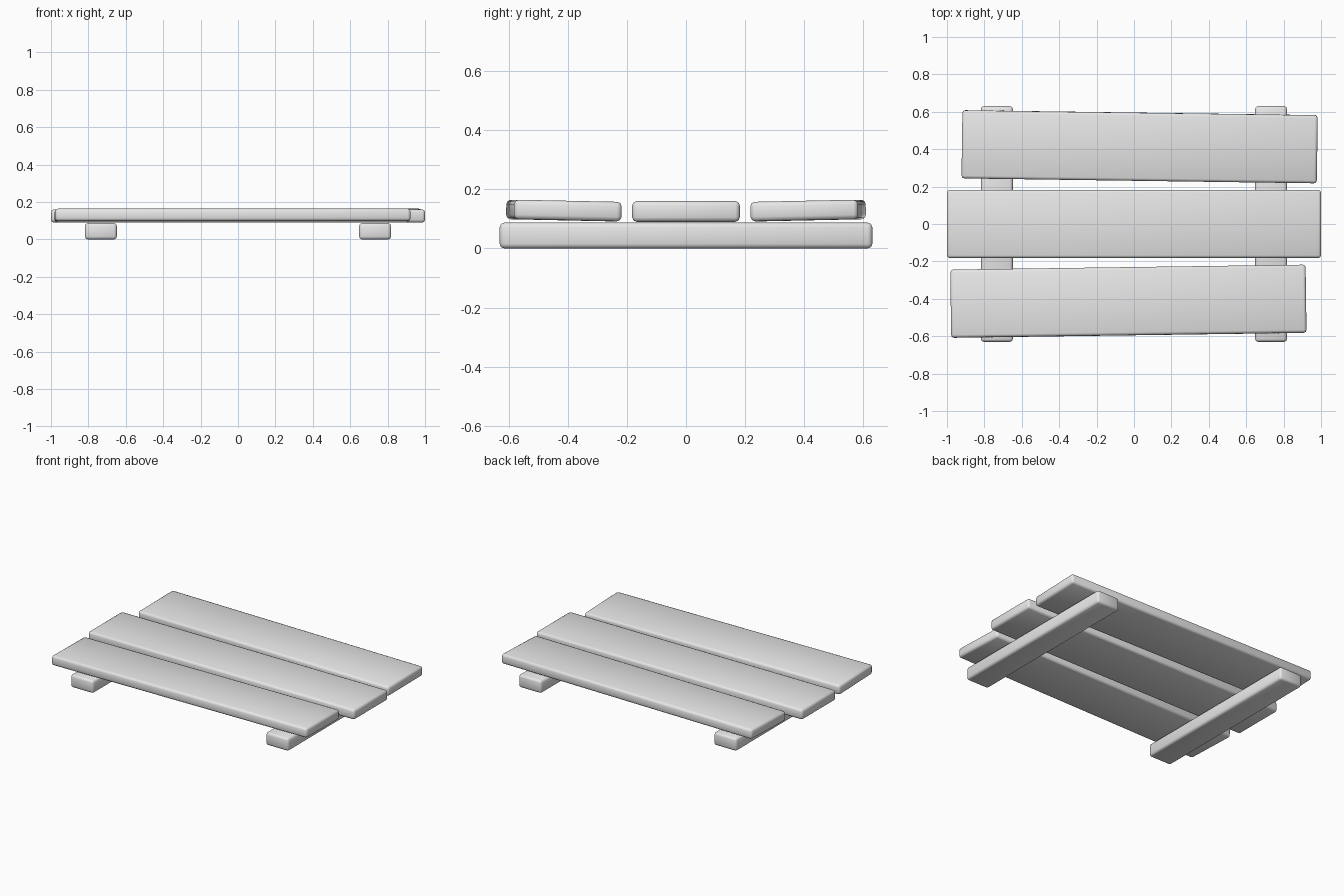
import bpy
import math

if "Cube" in bpy.data.objects:
    bpy.data.objects.remove(bpy.data.objects["Cube"])

grey = bpy.data.materials.new("plain grey")
grey.diffuse_color = (0.8, 0.8, 0.8, 1)
grey.use_nodes = True
grey.node_tree.nodes["Principled BSDF"].inputs["Base Color"].default_value = grey.diffuse_color


def board(name, size, centre, tilt=0.0, turn=0.0):
    """Rounded-edge timber board, tilted about its length and turned about z."""
    bpy.ops.mesh.primitive_cube_add(size=1)
    ob = bpy.context.object
    ob.name = name
    ob.scale = size
    bpy.ops.object.transform_apply(location=False, rotation=False, scale=True)
    ob.location = centre
    ob.rotation_euler = (math.radians(tilt), 0, math.radians(turn))
    ob.data.materials.append(grey)
    bevel = ob.modifiers.new("rounded edges", 'BEVEL')
    bevel.width = 0.015
    bevel.segments = 2
    bpy.ops.object.modifier_apply(modifier=bevel.name)
    bpy.ops.object.shade_smooth_by_angle(angle=math.radians(50))
    return ob


# cross beams underneath
for side, label in ((-1, "left"), (1, "right")):
    board(f"{label}_cross_beam", (0.17, 1.26, 0.087), (side * 0.733, 0, 0.0435))

# straight middle plank
board("middle_plank", (2.0, 0.364, 0.07), (0, 0, 0.125))

# outer planks, slightly askew and tipped up at their outer edges
for side, label in ((-1, "front"), (1, "back")):
    board(f"{label}_plank", (1.9, 0.364, 0.066),
          (side * 0.03, side * 0.413, 0.128), tilt=side * 1.2, turn=-side * 0.8)
